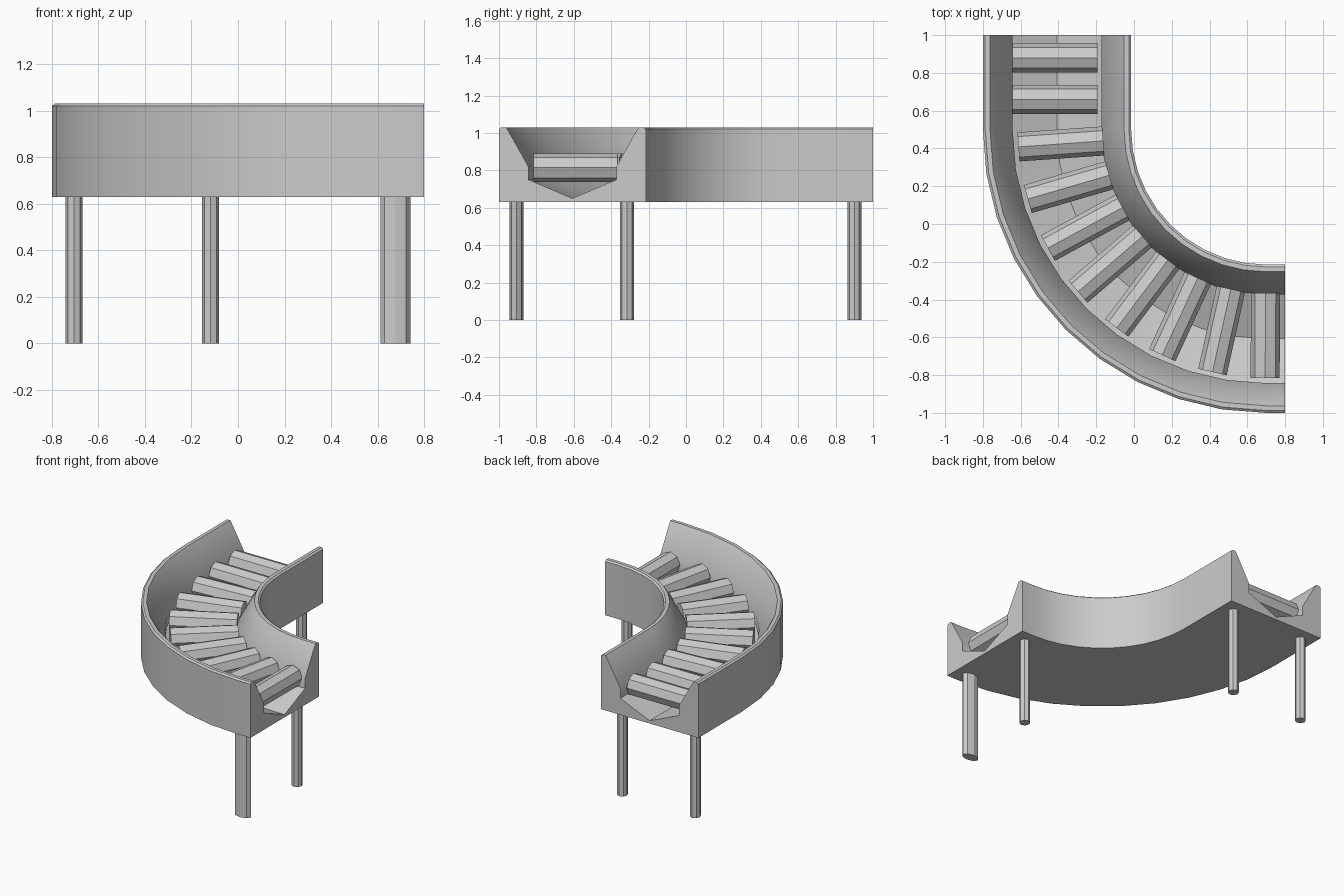
import bpy, bmesh, math
from mathutils import Matrix, Vector

if "Cube" in bpy.data.objects:
    bpy.data.objects.remove(bpy.data.objects["Cube"])

CX, CY = 0.70, 0.50          # centre of the bend
R_MID = 1.1075               # bend radius of the trough centre line


def finish(name, bm, smooth=False):
    bmesh.ops.recalc_face_normals(bm, faces=bm.faces)
    mesh = bpy.data.meshes.new(name)
    bm.to_mesh(mesh)
    bm.free()
    obj = bpy.data.objects.new(name, mesh)
    bpy.context.collection.objects.link(obj)
    if smooth:
        mesh.shade_smooth()
        mesh.set_sharp_from_angle(angle=math.radians(30))
    return obj


def octagon(name, radius, length, matrix):
    bm = bmesh.new()
    bmesh.ops.create_cone(bm, cap_ends=True, segments=8, radius1=radius,
                          radius2=radius, depth=length, matrix=matrix)
    return finish(name, bm)


# Trough: half profile (offset from centre line, height), mirrored, swept along the bend
half = [(0.235, 0.75), (0.235, 0.82), (0.342, 1.01), (0.355, 1.03),
        (0.38, 1.03), (0.3925, 1.02), (0.3925, 0.63)]
profile = [(0.0, 0.65)] + half + [(-u, z) for u, z in reversed(half)]

# Stations: base point and outward direction
stations = [((CX, 1.0), (-1, 0))]
for i in range(11):
    a = math.radians(9 * i)
    stations.append(((CX, CY), (-math.cos(a), -math.sin(a))))
stations.append(((0.80, CY), (0, -1)))

bm = bmesh.new()
rings = []
for (bx, by), (dx, dy) in stations:
    rings.append([bm.verts.new((bx + dx * (R_MID + u), by + dy * (R_MID + u), z))
                  for u, z in profile])
n = len(profile)
for r0, r1 in zip(rings, rings[1:]):
    for j in range(n):
        k = (j + 1) % n
        bm.faces.new((r0[j], r0[k], r1[k], r1[j]))
bm.faces.new(rings[0])
bm.faces.new(rings[-1])
finish("trough", bm, smooth=True)

# Rollers: two on the straight, eight fanned around the bend
places = [(-0.418, 0.88, 0), (-0.418, 0.66, 0)]
for i in range(8):
    d = 4 + 12.25 * i
    a = math.radians(d)
    places.append((CX - 1.09 * math.cos(a), CY - 1.09 * math.sin(a), d))
for i, (x, y, d) in enumerate(places):
    m = (Matrix.Translation((x, y, 0.814)) @ Matrix.Rotation(math.radians(d), 4, 'Z')
         @ Matrix.Rotation(math.pi / 2, 4, 'Y'))
    octagon(f"roller_{i + 1}", 0.077, 0.45, m)

# Legs: the outer front one is stretched along x
legs = {"back_outer_leg": (-0.705, 0.90, 1), "back_inner_leg": (-0.118, 0.90, 1),
        "front_inner_leg": (0.695, -0.315, 1), "front_outer_leg": (0.676, -0.907, 1.75)}
for name, (x, y, s) in legs.items():
    octagon(name, 0.037, 0.64,
            Matrix.Translation((x, y, 0.32)) @ Matrix.Diagonal((s, 1, 1, 1)))
